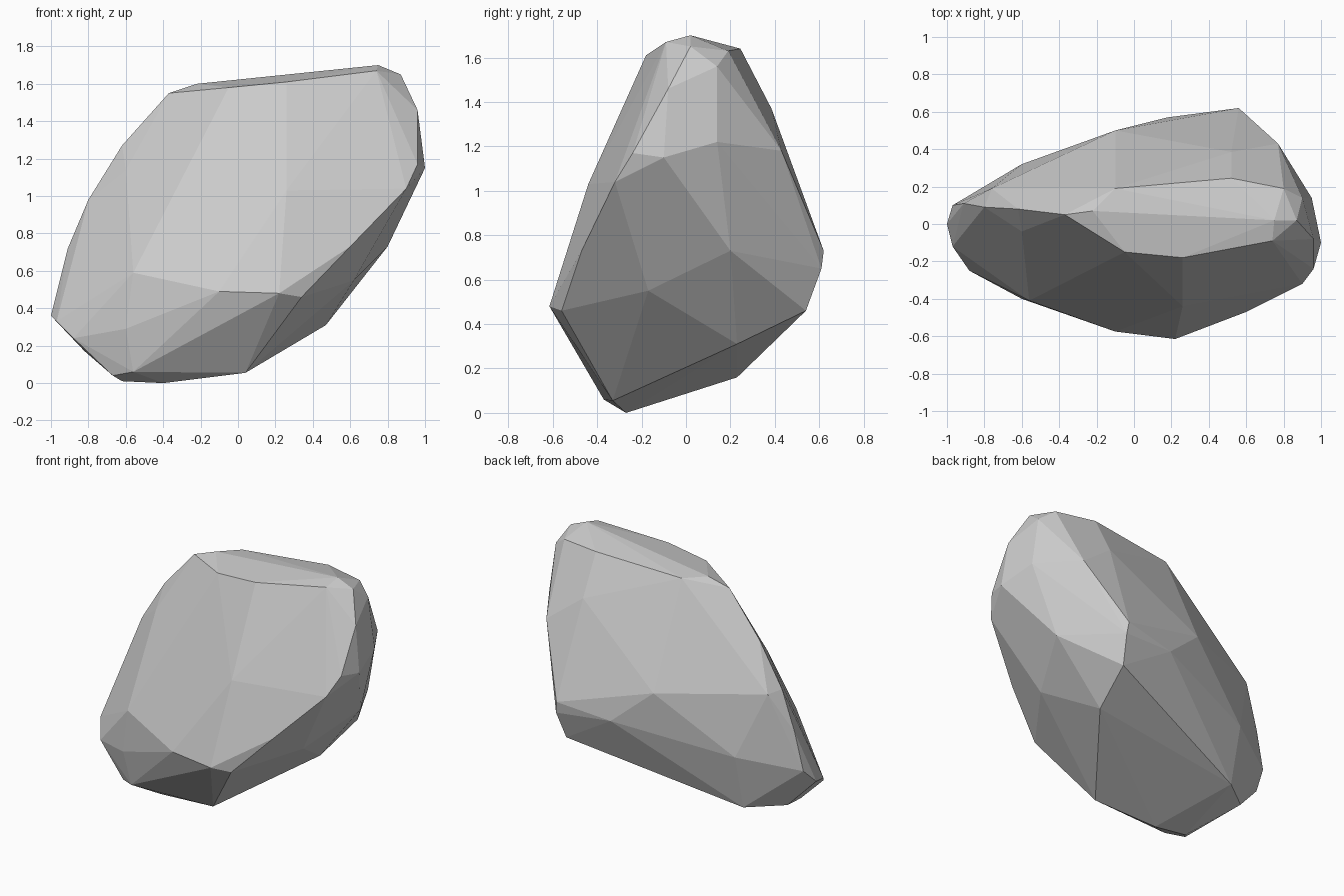
import bpy, bmesh, math

# Key corners of the boulder, grouped by region
bottom = [(-.62, -.24, .01), (-.40, -.27, 0), (-.67, -.30, .04), (-.56, -.37, .06),
          (.04, -.33, .055), (.47, .23, .31), (.54, .54, .46), (-.60, .23, .16),
          (-.82, .06, .17)]
front = [(-.60, -.40, .29), (-.10, -.575, .49), (.22, -.615, .48), (.34, -.56, .46),
         (.60, -.47, .73), (.90, -.32, 1.04), (.96, -.24, 1.17), (.26, -.44, 1.03),
         (-.56, -.41, .59), (-.60, -.04, 1.14)]
left = [(-1, 0, .36), (-.97, -.12, .33), (-.97, .10, .46), (-.91, .11, .72),
        (-.80, .09, .98), (-.62, .08, 1.27), (-.88, -.25, .24)]
back = [(-.60, .32, .54), (-.10, .50, .92), (.18, .57, .68), (.57, .61, .65),
        (.56, .62, .73), (.77, .43, 1.18), (.52, .385, 1.37), (-.76, .19, .97)]
right = [(.62, -.17, .55), (.80, .20, .73), (1, -.10, 1.15), (.95, .14, 1.22),
         (.96, -.08, 1.46), (.90, .14, 1.56)]
top = [(-.37, .05, 1.55), (-.22, .07, 1.60), (-.05, -.15, 1.58), (.26, -.18, 1.61),
       (.74, -.09, 1.67), (.75, .02, 1.70), (.87, .02, 1.65), (.80, .19, 1.63),
       (.52, .245, 1.64), (-.10, .19, 1.60)]

# Boulder: convex skin over the corners, near-coplanar facets merged
bm = bmesh.new()
for p in bottom + front + left + back + right + top:
    bm.verts.new(p)
bmesh.ops.convex_hull(bm, input=bm.verts[:])
loose = [v for v in bm.verts if not v.link_faces]
bmesh.ops.delete(bm, geom=loose, context='VERTS')
bmesh.ops.dissolve_limit(bm, angle_limit=math.radians(3), verts=bm.verts[:], edges=bm.edges[:])
bmesh.ops.recalc_face_normals(bm, faces=bm.faces[:])

mesh = bpy.data.meshes.new("boulder")
bm.to_mesh(mesh)
bm.free()
boulder = bpy.data.objects.new("boulder", mesh)
bpy.context.collection.objects.link(boulder)
